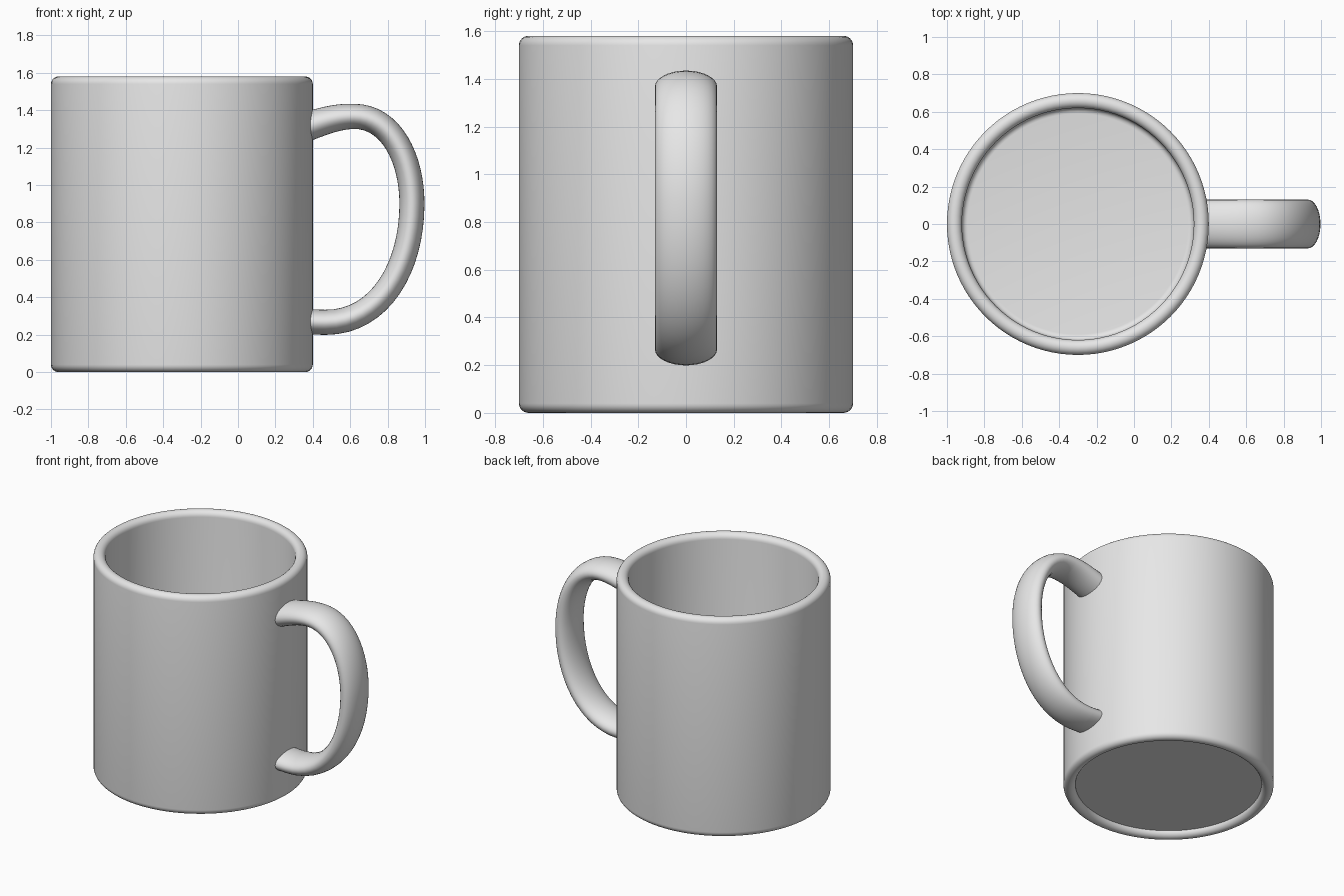
import bpy, bmesh
from math import sin, cos, pi, radians
from mathutils import Vector
from mathutils.geometry import interpolate_bezier

cube = bpy.data.objects.get("Cube")
if cube:
    bpy.data.objects.remove(cube, do_unlink=True)

# One plain ceramic colour
GREY = (0.8, 0.8, 0.8, 1)
ceramic = bpy.data.materials.new("grey ceramic")
ceramic.use_nodes = True
ceramic.diffuse_color = GREY
ceramic.node_tree.nodes["Principled BSDF"].inputs["Base Color"].default_value = GREY

AXIS_X, RADIUS, HEIGHT, WALL = -0.3, 0.7, 1.58, 0.08
LIP = WALL / 2


def finish(name, bm):
    bmesh.ops.recalc_face_normals(bm, faces=bm.faces)
    mesh = bpy.data.meshes.new(name)
    bm.to_mesh(mesh)
    bm.free()
    mesh.materials.append(ceramic)
    obj = bpy.data.objects.new(name, mesh)
    bpy.context.collection.objects.link(obj)
    bpy.ops.object.select_all(action="DESELECT")
    obj.select_set(True)
    bpy.context.view_layer.objects.active = obj
    bpy.ops.object.shade_smooth_by_angle(angle=radians(40))
    return obj


def arc(r, z, radius, start, end, steps):
    angles = [radians(start + (end - start) * i / steps) for i in range(steps + 1)]
    return [(r + radius * cos(a), z + radius * sin(a)) for a in angles]


# Cup body: recessed base, rounded foot, wall, rounded lip, filleted floor
middle = RADIUS - LIP
inner = RADIUS - WALL
floor, fillet = 0.1, 0.03
profile = [(0, LIP)]
profile += arc(middle, LIP, LIP, 180, 360, 12)
profile += arc(middle, HEIGHT - LIP, LIP, 0, 180, 12)
profile += arc(inner - fillet, floor + fillet, fillet, 0, -90, 5)
profile += [(0, floor)]

bm = bmesh.new()
verts = [bm.verts.new((r, 0, z)) for r, z in profile]
edges = [bm.edges.new(pair) for pair in zip(verts, verts[1:])]
bmesh.ops.spin(bm, geom=verts + edges, cent=(0, 0, 0), axis=(0, 0, 1),
               angle=2 * pi, steps=96, use_merge=True)
bmesh.ops.remove_doubles(bm, verts=bm.verts, dist=0.0001)
cup = finish("cup_body", bm)
cup.location.x = AXIS_X

# Handle path in the x-z plane, as joined curves
segments = [
    [(0.36, 1.31), (0.44, 1.335), (0.52, 1.367), (0.62, 1.367)],
    [(0.62, 1.367), (0.82, 1.367), (0.93, 1.14), (0.93, 0.9)],
    [(0.93, 0.9), (0.93, 0.56), (0.76, 0.266), (0.47, 0.266)],
    [(0.47, 0.266), (0.43, 0.266), (0.4, 0.268), (0.36, 0.272)],
]
path = []
for seg in segments:
    a, b, c, d = [Vector((x, 0, z)) for x, z in seg]
    path += interpolate_bezier(a, b, c, d, 17)[:-1]
path.append(d)

# Sweep an oval along the path, a little thicker at the upper root
SIDES, HALF_WIDTH, HALF_THICK = 32, 0.13, 0.067
bm = bmesh.new()
rings = []
for i, p in enumerate(path):
    tangent = (path[min(i + 1, len(path) - 1)] - path[max(i - 1, 0)]).normalized()
    normal = Vector((-tangent.z, 0, tangent.x))
    thick = HALF_THICK + 0.012 * max(0, 1 - i / 16)
    ring = []
    for k in range(SIDES):
        a = 2 * pi * k / SIDES
        offset = normal * thick * sin(a) + Vector((0, HALF_WIDTH * cos(a), 0))
        ring.append(bm.verts.new(p + offset))
    rings.append(ring)
for low, high in zip(rings, rings[1:]):
    for k in range(SIDES):
        n = (k + 1) % SIDES
        bm.faces.new((low[k], low[n], high[n], high[k]))
bm.faces.new(rings[0])
bm.faces.new(rings[-1])
finish("handle", bm)
